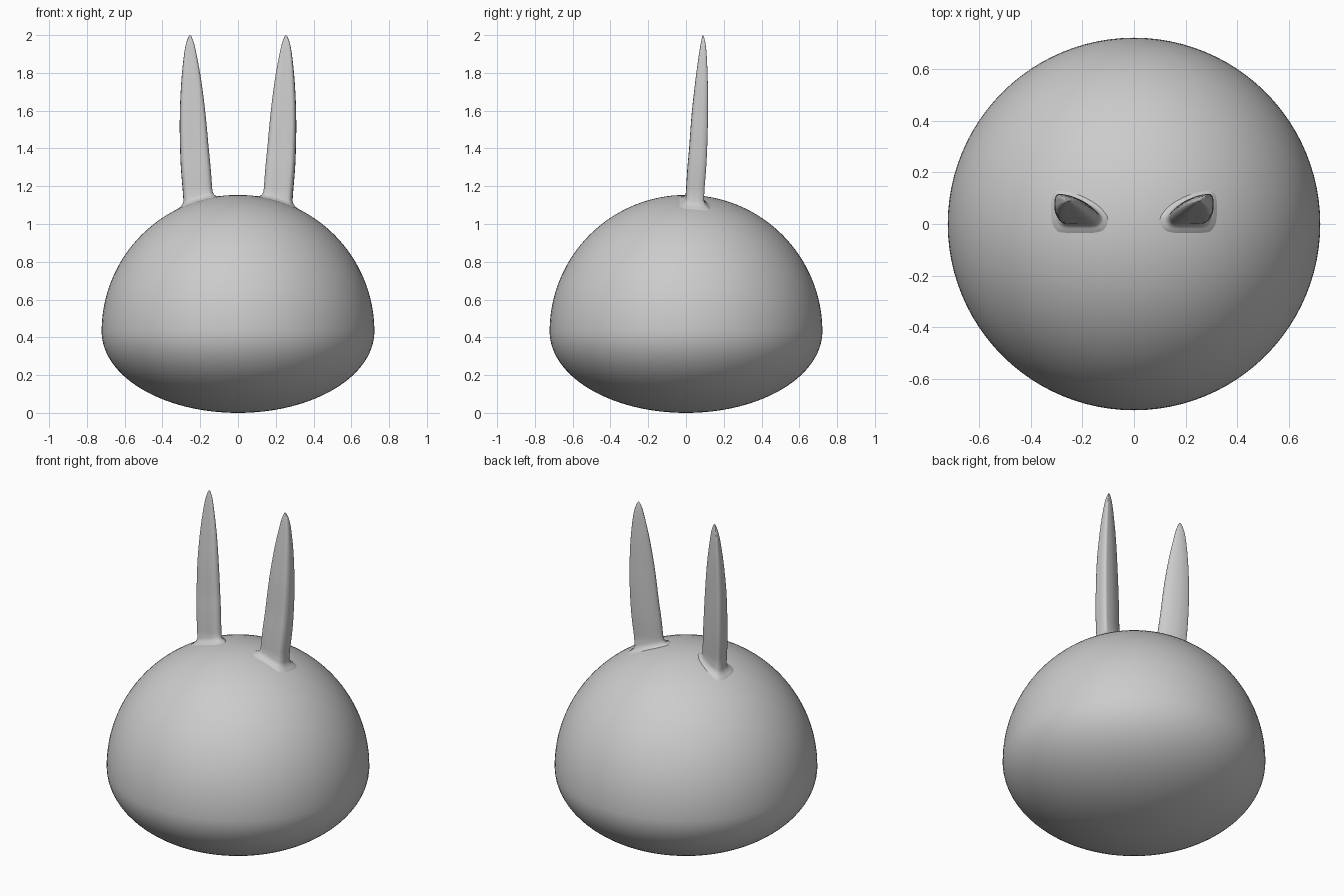
import bpy, bmesh, math

if "Cube" in bpy.data.objects:
    bpy.data.objects.remove(bpy.data.objects["Cube"])

R, ZC = 0.722, 0.432        # body radius and height of widest line


def make_object(name, bm):
    bmesh.ops.recalc_face_normals(bm, faces=bm.faces)
    for f in bm.faces:
        f.smooth = True
    me = bpy.data.meshes.new(name)
    bm.to_mesh(me)
    bm.free()
    ob = bpy.data.objects.new(name, me)
    bpy.context.collection.objects.link(ob)
    return ob


def loft(bm, rings):
    loops = [[bm.verts.new(p) for p in ring] for ring in rings]
    for a, b in zip(loops, loops[1:]):
        n = len(a)
        for i in range(n):
            j = (i + 1) % n
            bm.faces.new((a[i], a[j], b[j], b[i]))
    return loops


def smooth_curve(pts, steps, closed):
    """Catmull-Rom curve through tuples of any length."""
    n, out = len(pts), []
    at = lambda i: pts[i % n] if closed else pts[max(0, min(n - 1, i))]
    for i in range(n if closed else n - 1):
        a, b, c, d = (at(i + k) for k in (-1, 0, 1, 2))
        for s in range(steps):
            t = s / steps
            out.append(tuple(0.5 * (2 * q + (r - p) * t
                                    + (2 * p - 5 * q + 4 * r - u) * t * t
                                    + (3 * q - p - 3 * r + u) * t ** 3)
                             for p, q, r, u in zip(a, b, c, d)))
    return out if closed else out + [pts[-1]]


# Body: hemisphere on top of a flatter half ellipsoid
bm = bmesh.new()
bmesh.ops.create_uvsphere(bm, u_segments=96, v_segments=64, radius=1)
for v in bm.verts:
    h = R if v.co.z > 0 else ZC
    v.co = (v.co.x * R, v.co.y * R, ZC + v.co.z * h)
make_object("body", bm)

# Ear cross-section: flat front, thick outer edge, thin inner edge
section = smooth_curve([(-1, -.4), (-.85, -.85), (-.5, -1), (0, -1), (.5, -1),
                        (.8, -.9), (.97, -.5), (1, 0), (1, .5), (.9, .9),
                        (.7, 1), (.1, .85), (-.5, .45), (-.87, 0)], 4, True)

# Ear stations: z, x min, x max, y min, y max
stations = smooth_curve([
    (1.19, .137, .293, .001, .098), (1.3, .145, .302, .008, .107),
    (1.4, .155, .306, .017, .112), (1.5, .164, .308, .024, .115),
    (1.6, .174, .307, .032, .116), (1.7, .186, .303, .043, .116),
    (1.8, .201, .296, .055, .114), (1.9, .220, .285, .069, .109),
    (1.95, .231, .276, .077, .104), (1.98, .241, .267, .083, .098),
    (1.995, .248, .260, .087, .093), (2.0, .2525, .2555, .0895, .0905)], 3, False)


def ring(x0, x1, y0, y1, grow=0.0):
    cx, cy = (x0 + x1) / 2, (y0 + y1) / 2
    hx, hy = (x1 - x0) / 2 + grow, (y1 - y0) / 2 + grow
    return [(cx + u * hx, cy + v * hy) for u, v in section]


rings = []
# Flared foot following the body surface
for grow, lift in ((.045, -.012), (.033, .001), (.018, .005),
                   (.007, .014), (.001, .03)):
    rings.append([(x, y, ZC + math.sqrt(R * R - x * x - y * y) + lift)
                  for x, y in ring(.135, .287, .0, .094, grow)])
for z, *box in stations:
    rings.append([(x, y, z) for x, y in ring(*box)])

bm = bmesh.new()
loops = loft(bm, rings)
bm.faces.new(loops[-1])
ears = make_object("ears", bm)
ears.modifiers.new("Mirror", 'MIRROR').use_axis[0] = True
